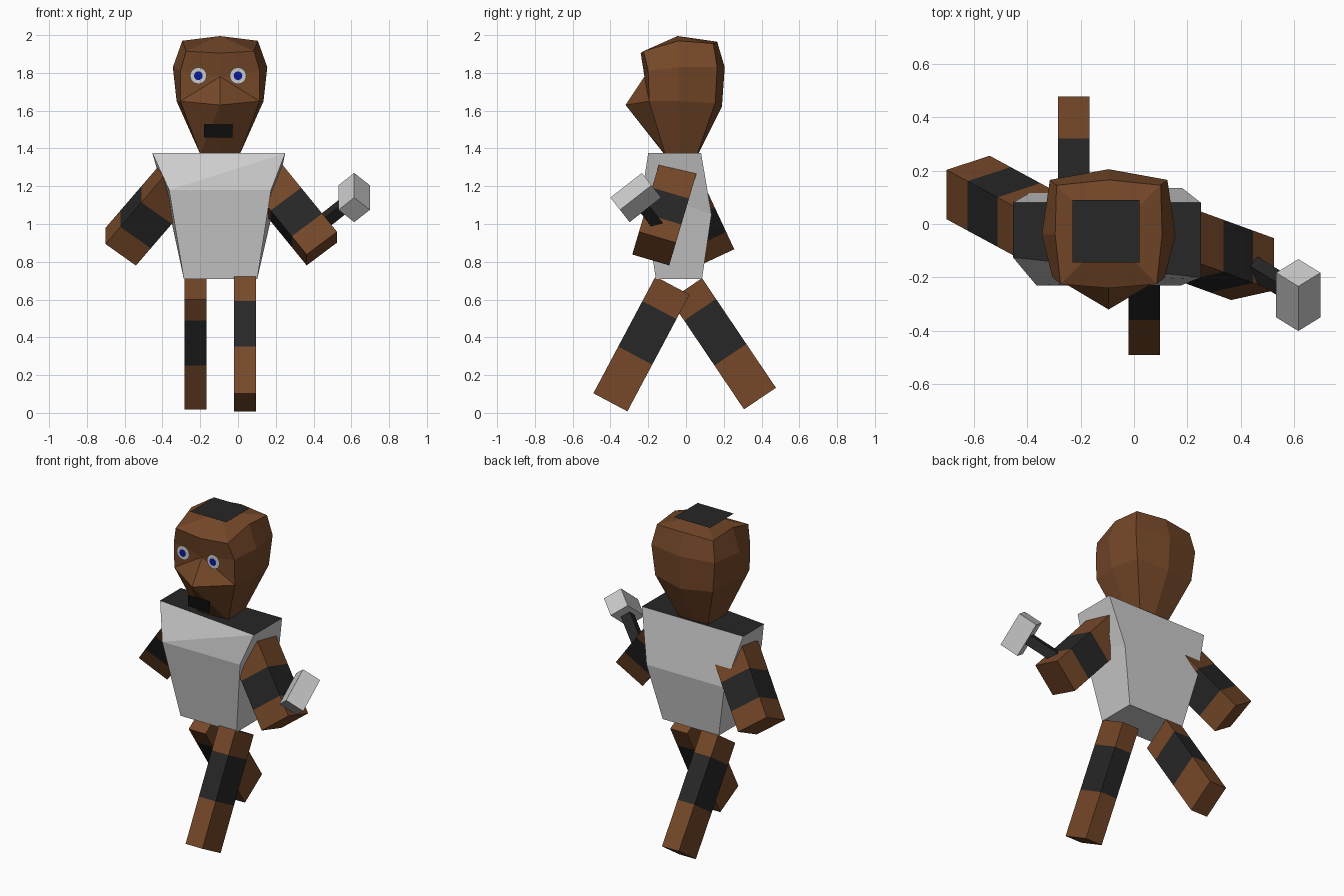
import bpy, bmesh
from math import radians
from mathutils import Matrix, Vector

if "Cube" in bpy.data.objects:
    bpy.data.objects.remove(bpy.data.objects["Cube"])


def mat(name, r, g, b):
    m = bpy.data.materials.new(name)
    m.diffuse_color = (r, g, b, 1)
    m.use_nodes = True
    m.node_tree.nodes["Principled BSDF"].inputs["Base Color"].default_value = m.diffuse_color
    return m


BROWN = mat("brown", 0.18, 0.065, 0.022)
BLACK = mat("black", 0.02, 0.02, 0.02)
DARK = mat("mouth_black", 0.004, 0.004, 0.004)
BLUE = mat("blue", 0.004, 0.01, 0.3)
GREY = mat("grey", 0.8, 0.8, 0.8)


def finish(name, bm, mats, matrix=Matrix()):
    me = bpy.data.meshes.new(name)
    bm.to_mesh(me)
    bm.free()
    for m in mats:
        me.materials.append(m)
    ob = bpy.data.objects.new(name, me)
    ob.matrix_world = matrix
    bpy.context.collection.objects.link(ob)
    return ob


def loft(rings, apex=None, segment_mats=None, creases=()):
    """Bridge equal rings from top to bottom, cap both ends."""
    bm = bmesh.new()
    vs = [[bm.verts.new(p) for p in ring] for ring in rings]
    n = len(vs[0])
    for k in range(len(vs) - 1):
        for i in range(n):
            j = (i + 1) % n
            f = bm.faces.new((vs[k][i], vs[k][j], vs[k + 1][j], vs[k + 1][i]))
            f.material_index = segment_mats[k] if segment_mats else 0
    if apex:
        tip = bm.verts.new(apex)
        for i in range(0, n, 2):  # quads around the crown
            bm.faces.new((tip, vs[0][i - 1], vs[0][i], vs[0][(i + 1) % n]))
    else:
        bm.faces.new(vs[0])
    bm.faces.new(vs[-1])
    for (a, i), (b, j) in creases:  # diagonals on bent quads
        bmesh.ops.connect_verts(bm, verts=[vs[a][i], vs[b][j]])
    bmesh.ops.recalc_face_normals(bm, faces=bm.faces)
    return bm


def placed(centre, swing, spread):
    return (Matrix.Translation(centre) @ Matrix.Rotation(radians(swing), 4, 'X')
            @ Matrix.Rotation(radians(spread), 4, 'Y'))


def box(name, size, centre, swing, spread, mats, bands=(), seg=None):
    """Box along local z, cut at the given fractions from the top."""
    x, y, h = (s / 2 for s in size)
    rings = [[(-x, -y, h - 2 * h * t), (x, -y, h - 2 * h * t),
              (x, y, h - 2 * h * t), (-x, y, h - 2 * h * t)] for t in (0, *bands, 1)]
    return finish(name, loft(rings, segment_mats=seg), mats, placed(centre, swing, spread))


def quad(name, pts, m):
    bm = bmesh.new()
    bm.faces.new([bm.verts.new(p) for p in pts])
    return finish(name, bm, [m])


def disc(name, x, y, z, r, m):
    bm = bmesh.new()
    bmesh.ops.create_circle(bm, cap_ends=True, segments=16, radius=r)
    return finish(name, bm, [m], Matrix.Translation((x, y, z)) @ Matrix.Rotation(radians(90), 4, 'X'))


# Torso: open-shouldered shirt with a black top
torso = loft([
    [(-0.453, -0.125, 1.375), (0.25, -0.2, 1.375), (0.25, 0.08, 1.375), (-0.453, 0.08, 1.375)],
    [(-0.365, -0.23, 1.18), (0.175, -0.23, 1.18), (0.18, 0.135, 1.05), (-0.36, 0.135, 1.05)],
    [(-0.287, -0.16, 0.71), (0.102, -0.16, 0.71), (0.102, 0.085, 0.71), (-0.287, 0.085, 0.71)],
], creases=[((0, 1), (1, 0))])
for f in torso.faces:
    if f.calc_center_median().z > 1.37:
        f.material_index = 1
finish("torso", torso, [GREY, BLACK])

# Head: half rings (front middle to back middle), mirrored about its centre
HX = -0.095
half_rings = [
    [(0, -0.24, 1.905), (0.18, -0.225, 1.915), (0.2, -0.04, 1.97), (0.195, 0.145, 1.955), (0, 0.165, 1.965)],
    [(0, -0.22, 1.78), (0.21, -0.2, 1.81), (0.25, -0.04, 1.83), (0.22, 0.165, 1.83), (0, 0.205, 1.83)],
    [(0, -0.32, 1.63), (0.21, -0.195, 1.65), (0.23, -0.04, 1.65), (0.2, 0.155, 1.64), (0, 0.19, 1.62)],
    [(0, -0.115, 1.37), (0.105, -0.11, 1.37), (0.105, -0.03, 1.37), (0.1, 0.06, 1.37), (0, 0.065, 1.37)],
]
rings = [[(HX + x, y, z) for x, y, z in h] + [(HX - x, y, z) for x, y, z in h[3:0:-1]]
         for h in half_rings]
finish("head", loft(rings, apex=(HX, -0.045, 1.995), creases=[
    ((1, 0), (2, 1)), ((1, 0), (2, 7)), ((2, 0), (3, 1)), ((2, 0), (3, 7))]), [BROWN])

# Hair patch and mouth
quad("hair_patch", [(-0.23, -0.145, 2), (0.02, -0.145, 2), (0.02, 0.09, 2), (-0.23, 0.09, 2)], BLACK)
quad("mouth", [(-0.18, -0.24, 1.457), (-0.028, -0.24, 1.457),
               (-0.028, -0.24, 1.526), (-0.18, -0.24, 1.526)], DARK)

# Eyes
for side, x in (("right", -0.21), ("left", 0.0)):
    disc(side + "_eye", x, -0.245, 1.785, 0.044, GREY)
    disc(side + "_pupil", x, -0.25, 1.785, 0.023, BLUE)

# Arms and legs, each with a black band
skin = [BROWN, BLACK]
ARM, LEG = (0.204, 0.204, 0.49), (0.117, 0.204, 0.70)
box("left_arm", ARM, (0.293, -0.114, 1.055), -16.5, -38, skin, (0.37, 0.74), (0, 1, 0))
box("right_arm", ARM, (-0.47, 0.055, 1.055), 25, 38, skin, (0.37, 0.74), (0, 1, 0))
box("left_leg", LEG, (0.038, -0.236, 0.365), -28, 0, skin, (0.21, 0.6), (0, 1, 0))
box("right_leg", LEG, (-0.225, 0.196, 0.366), 34, 0, skin, (0.19, 0.6), (0, 1, 0))

# Hammer held in the left hand
hc = Vector((0.615, -0.266, 1.14))
box("hammer_head", (0.117, 0.212, 0.117), hc, 38, 45, [GREY])
axis = placed((0, 0, 0), 38, 45) @ Vector((0, 0, 1))
box("hammer_handle", (0.06, 0.06, 0.3), hc - axis * 0.16, 38, 45, [BLACK])
